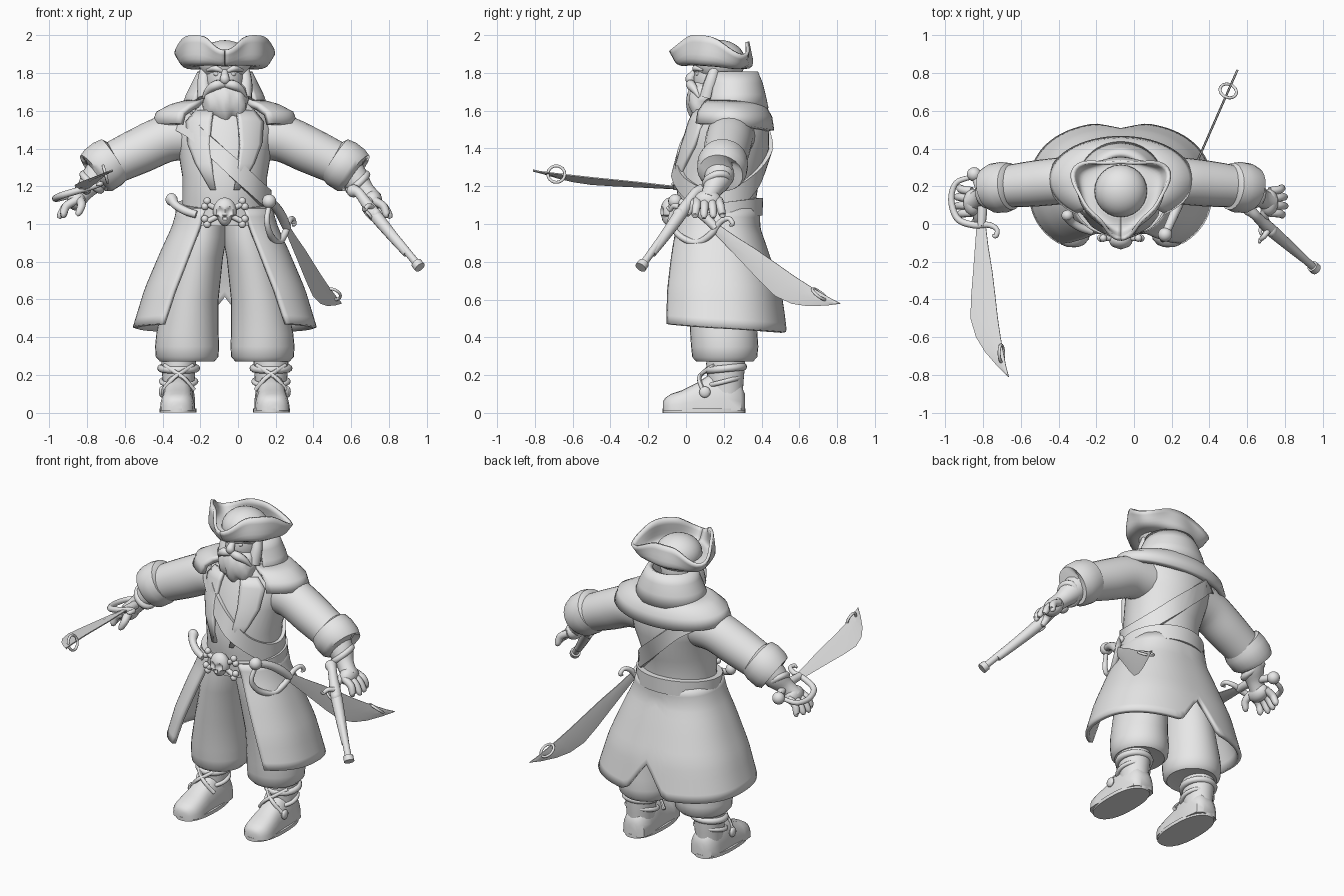
import bpy, bmesh
from math import sin, cos, pi, radians, copysign, exp
from mathutils import Vector as V, Matrix

if bpy.data.objects.get("Cube"):
    bpy.data.objects.remove(bpy.data.objects["Cube"])

CX = -0.07  # body's mirror plane
grey = bpy.data.materials.new("plain_grey")
grey.use_nodes = True
grey.diffuse_color = (0.8, 0.8, 0.8, 1)
grey.node_tree.nodes["Principled BSDF"].inputs["Base Color"].default_value = (0.8, 0.8, 0.8, 1)


def finish(name, bm, thick=0):
    bmesh.ops.recalc_face_normals(bm, faces=bm.faces)
    mesh = bpy.data.meshes.new(name)
    bm.to_mesh(mesh)
    bm.free()
    mesh.materials.append(grey)
    ob = bpy.data.objects.new(name, mesh)
    bpy.context.collection.objects.link(ob)
    if thick:
        mod = ob.modifiers.new("thickness", "SOLIDIFY")
        mod.thickness, mod.offset = thick, 0
    bpy.ops.object.select_all(action="DESELECT")
    ob.select_set(True)
    bpy.context.view_layer.objects.active = ob
    bpy.ops.object.shade_smooth_by_angle(angle=radians(45))
    return ob


def loft(name, rings, loop=False, sheet=False, thick=0):
    bm = bmesh.new()
    rows = [[bm.verts.new(p) for p in r] for r in rings]
    n = len(rows[0])
    for i in range(len(rows) - (0 if loop else 1)):
        a, b = rows[i], rows[(i + 1) % len(rows)]
        for j in range(n - 1 if sheet else n):
            k = (j + 1) % n
            bm.faces.new((a[j], a[k], b[k], b[j]))
    if not loop and not sheet:
        bm.faces.new(rows[0])
        bm.faces.new(rows[-1])
    return finish(name, bm, thick)


def polar(a, x, y, z, rx, ry, p=1.0):
    # angle zero faces the front
    q = lambda v: copysign(abs(v) ** p, v)
    return V((x + rx * q(sin(a)), y - ry * q(cos(a)), z))


def stack(name, rows, n=32):
    return loft(name, [[polar(2 * pi * i / n, x, y, z, rx, ry) for i in range(n)]
                       for z, x, y, rx, ry in rows])


def table(rows, z):
    # smooth lookup of the values stored at each height
    rows = sorted(rows)
    z = min(max(z, rows[0][0]), rows[-1][0])
    for a, b in zip(rows, rows[1:]):
        if z <= b[0]:
            t = (z - a[0]) / (b[0] - a[0])
            return [u + (v - u) * t for u, v in zip(a[1:], b[1:])]


def curve(pts, sub=5):
    pts = [V(p) for p in pts]
    out = []
    for i in range(len(pts) - 1):
        a, b, c, d = pts[max(i - 1, 0)], pts[i], pts[i + 1], pts[min(i + 2, len(pts) - 1)]
        for k in range(sub):
            t = k / sub
            out.append(b + (c - a) * t / 2 + (a * 2 - b * 5 + c * 4 - d) * t * t / 2
                       + (b * 3 - a - c * 3 + d) * t ** 3 / 2)
    return out + [pts[-1]]


def tube(name, pts, n=14, straight=False, M=Matrix()):
    # points are x, y, z, radius
    pts = [V(p) for p in pts] if straight else curve(pts)
    pos, rings, u = [M @ p.xyz for p in pts], [], None
    for i, p in enumerate(pos):
        t = (pos[min(i + 1, len(pos) - 1)] - pos[max(i - 1, 0)]).normalized()
        u = t.orthogonal() if u is None else u - t * u.dot(t)
        u.normalize()
        w = t.cross(u)
        rings.append([p + (u * cos(2 * pi * j / n) + w * sin(2 * pi * j / n)) * pts[i][3] for j in range(n)])
    return loft(name, rings)


def hoop(name, c, u, w, big, small, M=Matrix()):
    u, w = V(u).normalized(), V(w).normalized()
    ax = u.cross(w)
    rings = []
    for i in range(24):
        d = u * cos(i * pi / 12) + w * sin(i * pi / 12)
        rings.append([M @ (V(c) + d * (big + small * cos(j * pi / 5)) + ax * small * sin(j * pi / 5)) for j in range(10)])
    return loft(name, rings, loop=True)


def ball(name, c, r, warp=None, seg=24):
    bm = bmesh.new()
    bmesh.ops.create_uvsphere(bm, u_segments=seg, v_segments=seg * 2 // 3, radius=1)
    for v in bm.verts:
        if warp:
            v.co = warp(v.co)
        v.co = V(c) + V((v.co.x * r[0], v.co.y * r[1], v.co.z * r[2]))
    return finish(name, bm)


# Coat body: height, centre y, radius x, radius y
TORSO = [(1.0, .17, .23, .20), (1.12, .165, .225, .205), (1.25, .165, .225, .225), (1.4, .21, .25, .23),
         (1.5, .225, .275, .215), (1.58, .235, .24, .19), (1.67, .22, .14, .13)]
stack("coat_body", [(z, CX, y, rx, ry) for z, y, rx, ry in TORSO], 40)


def band(name, zf, half, off):
    # strap wrapped around the coat body, its height given by zf
    rings = []
    for i in range(56):
        a, z = 2 * pi * i / 56, 1.3
        for _ in range(40):
            y, rx, ry = table(TORSO, z)
            z += .3 * (zf(rx * sin(a), y - ry * cos(a)) - z)
        ring = []
        for h, o in ((-half, 0), (-half, off), (half, off), (half, 0)):
            y, rx, ry = table(TORSO, z + h)
            ring.append(polar(a, CX, y, z + h, rx + o, ry + o))
        rings.append(ring)
    loft(name, rings, loop=True)


def patch(name, s, rows, off=.012):
    # flap on the coat front: height, inner and outer distance from the middle
    grid = []
    for z, a, b in rows:
        y, rx, ry = table(TORSO, z)
        grid.append([])
        for k in range(7):
            d = a + (b - a) * k / 6
            grid[-1].append(V((CX + s * d, y - ry * max(0, 1 - (d / rx) ** 2) ** .5 - off, z)))
    loft(name, grid, sheet=True, thick=.025)


band("bandolier", lambda x, y: 1.34 - .98 * x, .06, .022)
band("belt", lambda x, y: 1.04 + .14 * y, .047, .035)
for s, side in ((1, "left"), (-1, "right")):
    patch(side + "_lapel", s, [(1.6, .06, .15), (1.54, .07, .2), (1.42, .08, .19), (1.32, .07, .15), (1.18, .05, .07)])

# Coat skirt, open in front and notched behind
SKIRT = [(1.1, .165, .235, .215), (.98, .16, .27, .22), (.85, .165, .33, .26), (.65, .175, .415, .315), (.42, .18, .485, .35)]
rows = []
for i in range(15):
    t, row = i / 14, []
    gap = radians(20 + 20 * t ** .7)
    for j in range(73):
        a = gap + (2 * pi - 2 * gap) * j / 72
        hem = .45 - .025 * -cos(a) + .19 * max(0, 1 - abs(a - pi) / radians(13))
        z = 1.08 + (hem - 1.08) * t
        y, rx, ry = table(SKIRT, z)
        row.append(polar(a, CX, y, z, rx, ry, .85))
    rows.append(row)
loft("coat_skirt", rows, sheet=True, thick=.025)


def mantle(name, start, rows, drop=0, thick=.035):
    a0 = radians(start)
    grid = []
    for k, (z, y, rx, ry) in enumerate(rows):
        grid.append([])
        for j in range(49):
            a = a0 + (2 * pi - 2 * a0) * j / 48
            grid[-1].append(polar(a, CX, y, z - drop * k * max(0, -cos(a)), rx, ry))
    loft(name, grid, sheet=True, thick=thick)


mantle("shoulder_cape", 38, [(1.65, .23, .17, .14), (1.62, .235, .28, .18), (1.585, .235, .35, .205), (1.53, .235, .37, .215)], .012)
mantle("high_collar", 48, [(1.61, .245, .215, .175), (1.68, .25, .19, .155), (1.74, .25, .16, .14), (1.8, .24, .13, .125)])

for s, side in ((1, "left_"), (-1, "right_")):
    def m(pts, s=s):
        return [(CX + s * p[0],) + tuple(p[1:]) for p in pts]

    # Sleeve, turned cuff and forearm
    tube(side + "sleeve", m([(.14, .24, 1.47, .13), (.3, .23, 1.455, .125), (.45, .215, 1.39, .122), (.6, .2, 1.32, .112)]), 24)
    tube(side + "cuff", m([(.575, .2, 1.35, .09), (.585, .2, 1.345, .125), (.62, .195, 1.32, .135),
                          (.67, .19, 1.285, .132), (.695, .185, 1.27, .118), (.69, .185, 1.27, .07)]), 24, True)
    tube(side + "forearm", m([(.63, .19, 1.31, .085), (.69, .17, 1.24, .075), (.74, .14, 1.18, .052), (.79, .115, 1.125, .05)]), 18)
    hoop(side + "wrist_frill", m([(.705, .163, 1.222)])[0], (s * .75, 0, .65), (0, 1, .2), .062, .02)
    # Hand with spread fingers
    ball(side + "palm", m([(.785, .115, 1.125)])[0], (.05, .072, .055))
    for k in range(4):
        y, e = .06 + .038 * k, abs(k - 1.4) * .012
        tube(side + "finger", m([(.79, y, 1.125, .023), (.84, y - .004 + k * .004, 1.095, .022),
                                (.875 - e, y - .012 + k * .01, 1.05, .019), (.885 - e, y - .014 + k * .011, 1.025 + e, .009)]), 10)
    tube(side + "thumb", m([(.77, .08, 1.13, .026), (.76, .03, 1.1, .023), (.775, .012, 1.06, .018), (.785, .01, 1.045, .008)]), 10)
    # Baggy trouser leg
    stack(side + "trouser_leg", [(z, CX + s * d, y, rx, ry) for z, d, y, rx, ry in (
        (1.05, .1, .165, .11, .17), (.93, .115, .165, .125, .18), (.82, .14, .17, .13, .18), (.6, .18, .19, .147, .175),
        (.42, .198, .2, .165, .178), (.35, .2, .205, .17, .178), (.295, .2, .205, .166, .172), (.272, .2, .205, .145, .15), (.28, .2, .205, .09, .1))])
    # Boot: foot along y, shaft, sole, crossed straps
    foot = []
    for y, w, h in ((.312, .04, .1), (.29, .075, .15), (.22, .088, .2), (.12, .085, .2), (.05, .085, .155),
                    (-.02, .092, .12), (-.08, .085, .1), (-.11, .06, .08), (-.122, .03, .06)):
        foot.append([V((CX + s * (.245 - .03 * (y - .2)) + w * copysign(abs(cos(a)) ** .7, cos(a)), y,
                        .012 + (h - .012) * max(0, sin(a)) ** .8)) for a in [pi * i / 12 for i in range(24)]])
    loft(side + "boot_foot", foot)
    loft(side + "boot_sole", [[polar(i * pi / 16, CX + s * .248, .095, z, .098, .22, .85) for i in range(32)] for z in (0, .022)])
    stack(side + "boot_shaft", [(z, CX + s * .245, .21, r, r * 1.12) for z, r in ((.08, .08), (.16, .084), (.26, .092), (.3, .09))])
    hoop(side + "boot_cuff", (CX + s * .245, .21, .235), (1, 0, 0), (0, 1, .1), .094, .02)
    hoop(side + "ankle_strap", (CX + s * .245, .2, .165), (1, 0, 0), (0, 1, .25), .092, .013)
    for q in (1, -1):
        tube(side + "boot_lace", [(CX + s * .245 + q * d, y, z, .012) for d, y, z in
                                  ((-.075, .15, .25), (-.02, .093, .215), (.03, .07, .18), (.082, .09, .12))], 8)
    ball(side + "boot_buckle", (CX + s * .335, .1, .11), (.015, .03, .03), seg=12)

# Head and face
ball("head", (CX, .165, 1.77), (.105, .125, .15))
ball("neck_scarf", (CX, .19, 1.63), (.13, .12, .08))


def tufted(v):
    return v * (1 + .05 * sin(9 * v.x + 2) * (1 - v.z) + .04 * sin(14 * v.x) * sin(7 * v.z))


ball("beard", (CX + .005, .1, 1.65), (.125, .095, .12), tufted, 36)
tube("nose", [(CX, .06, 1.815, .014), (CX, .035, 1.79, .02), (CX, .022, 1.765, .026), (CX, .05, 1.752, .012)], 12)
for s in (1, -1):
    ball("eye", (CX + s * .042, .062, 1.795), (.017, .012, .012), seg=12)
    tube("eyebrow", [(CX + s * d, y, z, r) for d, y, z, r in ((.015, .05, 1.81, .01), (.05, .052, 1.825, .016), (.095, .09, 1.815, .006))], 10)
    tube("moustache", [(CX + s * d, y, z, r) for d, y, z, r in (
        (0, .035, 1.74, .018), (.045, .025, 1.737, .026), (.085, .045, 1.712, .02), (.115, .07, 1.67, .006))], 10)
    tube("side_hair", [(CX + s * d, y, z, r) for d, y, z, r in ((.1, .16, 1.84, .025), (.11, .135, 1.76, .035), (.105, .11, 1.67, .04))], 10)

# Three-cornered hat: folded brim and crown
rows = []
for t in [k / 9 for k in range(10)]:
    row = []
    for i in range(72):
        a = 2 * pi * i / 72
        d = min(abs((a - c + pi) % (2 * pi) - pi) for c in (0, 2 * pi / 3, 4 * pi / 3))
        point = exp(-(d / .42) ** 2)
        back = max(0, -cos(a))
        side = abs(sin(a)) ** 3
        r = .12 + .085 * sin(min(1, t * 1.5) * pi / 2) + t * t * (.055 * point - .035 * (1 - point)) + .03 * t * side
        z = 1.85 - .025 * sin(pi * t) + t ** 2 * (.145 - .085 * point - .02 * back) + .01 * cos(a)
        row.append(V((CX + r * sin(a) * 1.02, .165 - r * cos(a) * .95, z)))
    rows.append(row + [row[0]])
loft("hat_brim", rows, sheet=True, thick=.018)
ball("hat_crown", (CX, .175, 1.86), (.14, .14, .115))


# Cutlass in its own frame: blade along x, cutting edge at -y
def cutlass(name, M):
    rings = []
    for x, a, b in ((-.01, -.035, .012), (.12, -.045, .028), (.25, -.055, .05), (.38, -.066, .066), (.5, -.07, .08),
                    (.6, -.04, .095), (.68, .01, .11), (.76, .08, .126), (.815, .138, .141)):
        c = (a + b) / 2
        rings.append([M @ V((x, y, h)) for y, h in ((a, 0), (c, .006), (b, .003), (b, -.003), (c, -.006))])
    loft(name + "_blade", rings)
    hoop(name + "_blade_ring", (.69, .1, 0), (1, 0, 0), (0, 0, 1), .045, .008, M)
    tube(name + "_grip", [(.01, -.01, 0, .022), (-.08, -.005, 0, .026), (-.17, -.015, 0, .024), (-.26, -.045, 0, .022)], M=M)
    ball(name + "_pommel", M @ V((-.265, -.05, 0)), (.038, .038, .038), seg=16)
    tube(name + "_knuckle_bow", [(-.25, -.07, 0, .013), (-.22, -.15, 0, .015), (-.13, -.175, 0, .017), (-.03, -.14, 0, .018),
                                 (.005, -.05, 0, .018), (.005, .03, 0, .016), (.03, .075, 0, .013), (.065, .07, 0, .013), (.06, .05, 0, .006)], M=M)


def frame(origin, x, y):
    x = V(x).normalized()
    z = x.cross(V(y)).normalized()
    return Matrix.Translation(origin) @ Matrix((x, z.cross(x), z)).transposed().to_4x4()


cutlass("hand_cutlass", frame((-.8, 0, 1.19), (0, -1, .07), (.96, 0, .26)))
cutlass("hip_cutlass", frame((.26, .16, .99), (.31, .706, -.636), (.257, .582, .77)))

# Flintlock pistol in the left hand
muzzle, breech = V((.965, -.24, .77)), V((.69, .0, 1.105))
at = lambda t, r, dz=0: (*(breech.lerp(muzzle, t) + V((0, 0, dz))), r)
tube("pistol_barrel", [at(0, .022), at(.93, .02), at(.93, .03), at(1, .031), at(1, .016), at(.9, .014)], 16, True)
tube("pistol_stock", [(.615, .075, 1.175, .034), (.64, .05, 1.165, .027), (.67, .02, 1.125, .028), at(.12, .034, -.012), at(.45, .029, -.012), at(.75, .022, -.01)])
ball("pistol_butt", (.612, .078, 1.175), (.036, .036, .034), seg=16)
hoop("trigger_guard", (.69, -.035, 1.05), (.64, -.5, -.6), (.3, .6, -.5), .03, .008)
tube("pistol_hammer", [(.71, -.035, 1.09, .016), (.69, -.065, 1.095, .014), (.67, -.085, 1.075, .011), (.665, -.1, 1.09, .006)], 10)
ball("pistol_lock", at(.15, 0, -.005)[:3], (.03, .035, .035), seg=12)


# Skull and crossbones buckle
def skull(v):
    v = v.copy()
    if v.z < -.3:
        v.x *= .68
    for x, z, r in ((.38, .02, .3), (-.38, .02, .3), (0, -.38, .15)):
        d = ((v.x - x) ** 2 + (v.z - z) ** 2) ** .5
        if v.y < 0 and d < r:
            v.y += .4 * (1 - d / r) ** .5
    return v


ball("buckle_skull", (CX, -.085, 1.065), (.062, .05, .075), skull, 40)
for s in (1, -1):
    tube("buckle_bone", [(CX - s * .09, -.075, 1.015, .015), (CX + s * .09, -.075, 1.105, .015)], 10, True)
    for e in (1, -1):
        for dx, dz in ((.0, .015), (.013, -.014)):
            ball("bone_knob", (CX + s * e * (.093 + dx * 1), -.075, 1.06 + e * (.047 + dz)), (.02, .02, .02), seg=12)

# Dagger tucked into the belt
tube("dagger_grip", [(-.35, .04, 1.13, .03), (-.33, .01, 1.1, .022), (-.28, -.02, 1.07, .022), (-.22, -.04, 1.05, .02)], 12)
ball("dagger_pommel", (-.353, .045, 1.13), (.032, .03, .034), seg=14)
